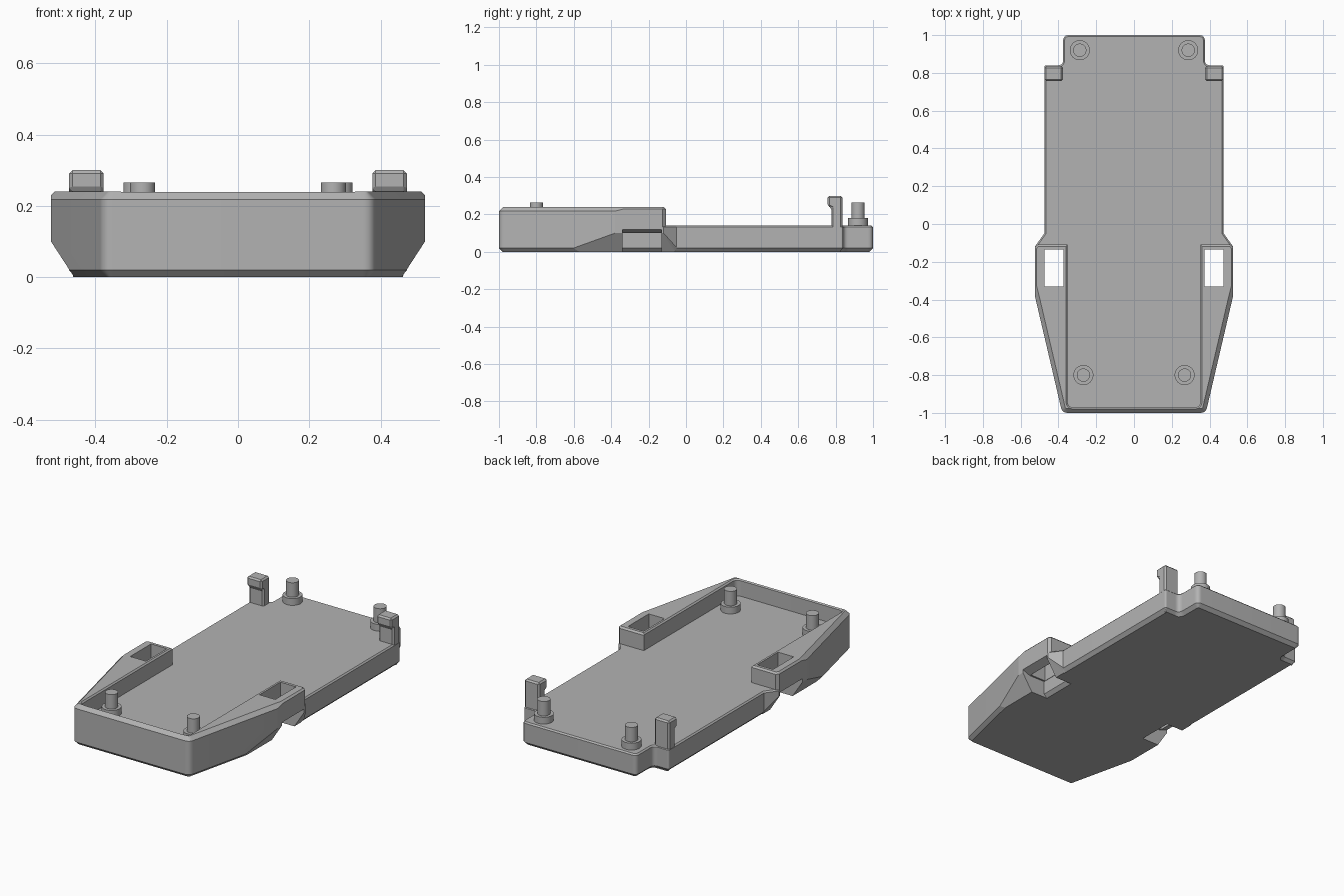
import bpy, bmesh, math
from mathutils import Vector

cube = bpy.data.objects.get("Cube")
if cube:
    bpy.data.objects.remove(cube, do_unlink=True)

grey = bpy.data.materials.new("plain grey")
grey.use_nodes = True
colour = (0.45, 0.45, 0.45, 1)
grey.diffuse_color = colour
for node in grey.node_tree.nodes:
    if node.type == "BSDF_PRINCIPLED":
        node.inputs["Base Color"].default_value = colour


def skin(name, rings):
    """Join matching rings of points into a closed solid."""
    bm = bmesh.new()
    loops = [[bm.verts.new(p) for p in ring] for ring in rings]
    n = len(loops[0])
    for low, high in zip(loops, loops[1:]):
        for i in range(n):
            j = (i + 1) % n
            bm.faces.new((low[i], low[j], high[j], high[i]))
    bm.faces.new(loops[0][::-1])
    bm.faces.new(loops[-1])
    bmesh.ops.recalc_face_normals(bm, faces=bm.faces)
    mesh = bpy.data.meshes.new(name)
    bm.to_mesh(mesh)
    bm.free()
    mesh.materials.append(grey)
    ob = bpy.data.objects.new(name, mesh)
    bpy.context.scene.collection.objects.link(ob)
    return ob


def outline(half):
    """Mirror a right-hand run of (x, y, radius) corners and round them."""
    corners = half + [(-x, y, r) for x, y, r in reversed(half)]
    pts = []
    for i, (x, y, r) in enumerate(corners):
        p = Vector((x, y))
        if not r:
            pts.append(p)
            continue
        a = p + (Vector(corners[i - 1][:2]) - p).normalized() * r
        b = p + (Vector(corners[(i + 1) % len(corners)][:2]) - p).normalized() * r
        for k in range(11):
            t = k / 10
            pts.append(a * (1 - t) ** 2 + p * 2 * t * (1 - t) + b * t * t)
    return pts


def loft(name, pts, levels):
    """Stack an outline at (height, inset) levels; a level may vary with y."""
    rings = []
    for level in levels:
        ring = []
        for i, p in enumerate(pts):
            z, inset = level(p.y) if callable(level) else level
            e1 = (p - pts[i - 1]).normalized()
            e2 = (pts[(i + 1) % len(pts)] - p).normalized()
            n1, n2 = Vector((-e1.y, e1.x)), Vector((-e2.y, e2.x))
            q = p + (n1 + n2) * inset / (1 + n1.dot(n2))
            ring.append((q.x, q.y, z))
        rings.append(ring)
    return skin(name, rings)


def along_y(name, profile, y0, y1, side):
    return skin(name, [[(x * side, y, z) for x, z in profile] for y in (y0, y1)])


def cut(ob, cutter):
    cutter.hide_render = True
    mod = ob.modifiers.new("cut", "BOOLEAN")
    mod.operation = "DIFFERENCE"
    mod.solver = "EXACT"
    mod.object = cutter
    bpy.context.view_layer.objects.active = ob
    bpy.ops.object.modifier_apply(modifier=mod.name)


def smooth(ob):
    ob.data.shade_smooth()
    ob.data.set_sharp_from_angle(angle=math.radians(12.5))


# Floor tray with chamfered rims
tray = loft("base_tray", outline([
    (0.38, -1, 0.03), (0.525, -0.38, 0), (0.525, -0.12, 0), (0.475, -0.05, 0),
    (0.475, 0.84, 0.012), (0.375, 0.84, 0.03), (0.375, 1, 0.03)]),
    [(0, 0.02), (0.02, 0), (0.132, 0), (0.14, 0.008)])


# Raised front rim, with a wider chamfer along the nose than on the wings
def chamfer(y):
    return 0.022 if y < -0.37 else 0.01


rim = loft("front_rim", outline([
    (0.38, -1, 0.03), (0.525, -0.38, 0), (0.525, -0.33, 0),
    (0.525, -0.125, 0), (0.51, -0.108, 0)]),
    [(0.132, 0), lambda y: (0.24 - chamfer(y), 0), lambda y: (0.24, chamfer(y))])

# Pocket inside the rim, open to the back
pocket = loft("pocket_cutter", outline([(0.352, -0.972, 0.035), (0.352, 0.2, 0)]),
              [(0.1, 0), (0.232, 0), (0.26, -0.028)])
cutters = [pocket]
cut(rim, pocket)

for side in (-1, 1):
    # Sloped underside of each wing
    slope = along_y("slope_cutter", [(0.4535, -0.01), (0.5315, 0.11), (0.6, 0.11), (0.6, -0.01)],
                    -1.1, -0.05, side)
    # Side notch under the strap slot
    notch = along_y("notch_cutter", [(0.34, -0.01), (0.37, 0.02), (0.37, 0.1),
                                     (0.475, 0.1), (0.6, 0.15), (0.6, -0.01)],
                    -0.34, -0.13, side)
    # Vertical slot through each wing
    slot = along_y("slot_cutter", [(0.372, 0.05), (0.475, 0.05), (0.475, 0.3), (0.372, 0.3)],
                   -0.33, -0.135, side)
    cut(tray, slope)
    cut(tray, notch)
    cut(tray, slot)
    cut(rim, slot)
    cutters += [slope, notch, slot]

for cutter in cutters:
    bpy.data.objects.remove(cutter, do_unlink=True)
smooth(tray)
smooth(rim)

# Clip hooks near the back corners
hook_profile = [(0.777, 0.1), (0.836, 0.1), (0.836, 0.3), (0.757, 0.3),
                (0.757, 0.245), (0.777, 0.235)]
for side, label in ((-1, "right"), (1, "left")):
    hook = skin(label + "_hook", [[(x * side, y, z) for y, z in hook_profile]
                                  for x in (0.377, 0.474)])
    bevel = hook.modifiers.new("edges", "BEVEL")
    bevel.width = 0.009
    bevel.segments = 1
    bevel.limit_method = "ANGLE"
    bevel.angle_limit = math.radians(40)


# Stepped locating posts
def disc(x, y, r, z):
    return [(x + r * math.cos(a), y + r * math.sin(a), z)
            for a in (math.tau * k / 32 for k in range(32))]


for x, y, label in ((0.287, 0.92, "back"), (0.268, -0.8, "front")):
    for side, hand in ((-1, "right"), (1, "left")):
        steps = [(0.053, 0.13), (0.053, 0.18), (0.035, 0.18), (0.035, 0.265)]
        post = skin(f"{label}_{hand}_post", [disc(x * side, y, r, z) for r, z in steps])
        smooth(post)
